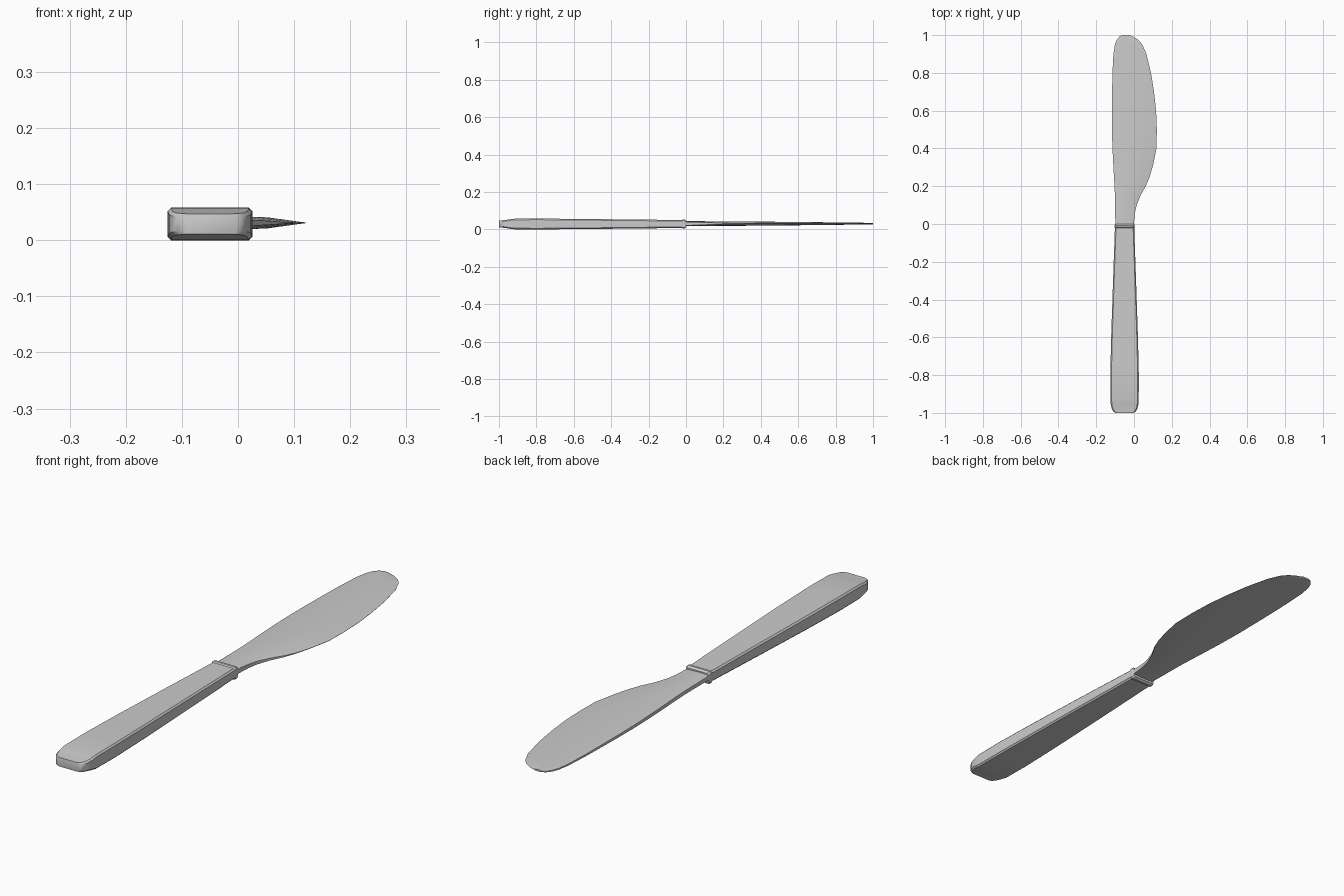
import bpy, bmesh

if "Cube" in bpy.data.objects:
    bpy.data.objects.remove(bpy.data.objects["Cube"])


def loft(name, rings, angle=0.6):
    """Skin a list of equal-length closed rings and cap both ends."""
    bm = bmesh.new()
    loops = [[bm.verts.new(p) for p in ring] for ring in rings]
    n = len(loops[0])
    for a, b in zip(loops, loops[1:]):
        for i in range(n):
            j = (i + 1) % n
            bm.faces.new((a[i], a[j], b[j], b[i]))
    bm.faces.new(loops[0])
    bm.faces.new(loops[-1])
    bmesh.ops.recalc_face_normals(bm, faces=bm.faces)
    mesh = bpy.data.meshes.new(name)
    bm.to_mesh(mesh)
    bm.free()
    obj = bpy.data.objects.new(name, mesh)
    bpy.context.collection.objects.link(obj)
    bpy.ops.object.select_all(action='DESELECT')
    obj.select_set(True)
    bpy.context.view_layer.objects.active = obj
    bpy.ops.object.shade_smooth_by_angle(angle=angle)
    return obj


def bar_ring(y, half_w, half_h, c=0.006):
    """Rectangle with chamfered corners, centred on the handle axis."""
    x, z = -0.05, 0.029
    w, h = half_w, half_h
    pts = [(-w, -h + c), (-w + c, -h), (w - c, -h), (w, -h + c),
           (w, h - c), (w - c, h), (-w + c, h), (-w, h - c)]
    return [(x + px, y, z + pz) for px, pz in pts]


# Handle: rounded butt, slow taper towards the blade
handle = [(-1.0, 0.046, 0.018), (-0.994, 0.058, 0.019), (-0.98, 0.067, 0.020),
          (-0.955, 0.073, 0.023), (-0.925, 0.075, 0.028), (-0.8, 0.0755, 0.029),
          (-0.6, 0.071, 0.0275), (-0.3, 0.061, 0.0245), (-0.015, 0.051, 0.021)]
loft("handle", [bar_ring(*s) for s in handle])

# Raised collar where the blade leaves the handle
collar = [(-0.022, 0.051, 0.021), (-0.017, 0.053, 0.025), (-0.008, 0.053, 0.025),
          (0.0, 0.050, 0.019)]
loft("collar", [bar_ring(*s) for s in collar])

# Blade outline: y, spine x, edge x
outline = [(-0.012, -0.098, 0.0), (0.02, -0.099, 0.001), (0.06, -0.100, 0.005),
           (0.1, -0.100, 0.014), (0.15, -0.101, 0.034), (0.2, -0.103, 0.062),
           (0.25, -0.106, 0.083), (0.32, -0.110, 0.103), (0.4, -0.114, 0.119),
           (0.5, -0.117, 0.121), (0.6, -0.117, 0.117), (0.7, -0.116, 0.106),
           (0.8, -0.114, 0.090), (0.9, -0.109, 0.066), (0.95, -0.101, 0.044),
           (0.975, -0.091, 0.023), (0.992, -0.078, -0.004), (1.0, -0.062, -0.026)]


def blade_ring(y, xs, xe):
    z, w = 0.031, xe - xs
    t = 0.013 - 0.009 * max(0, y) ** 1.5           # half thickness
    e = t * max(0.05, 0.75 * (1 - max(0, y) / 0.3))  # half thickness at the edge
    top = [(xs, 0.6 * t), (xs + 0.08 * w, 0.9 * t), (xs + 0.4 * w, t),
           (xe - 0.28 * w, 0.9 * t), (xe, e)]
    upper = [(x, y, z + h) for x, h in top]
    lower = [(x, y, z - h) for x, h in reversed(top)]
    return upper + lower


loft("blade", [blade_ring(*s) for s in outline])
